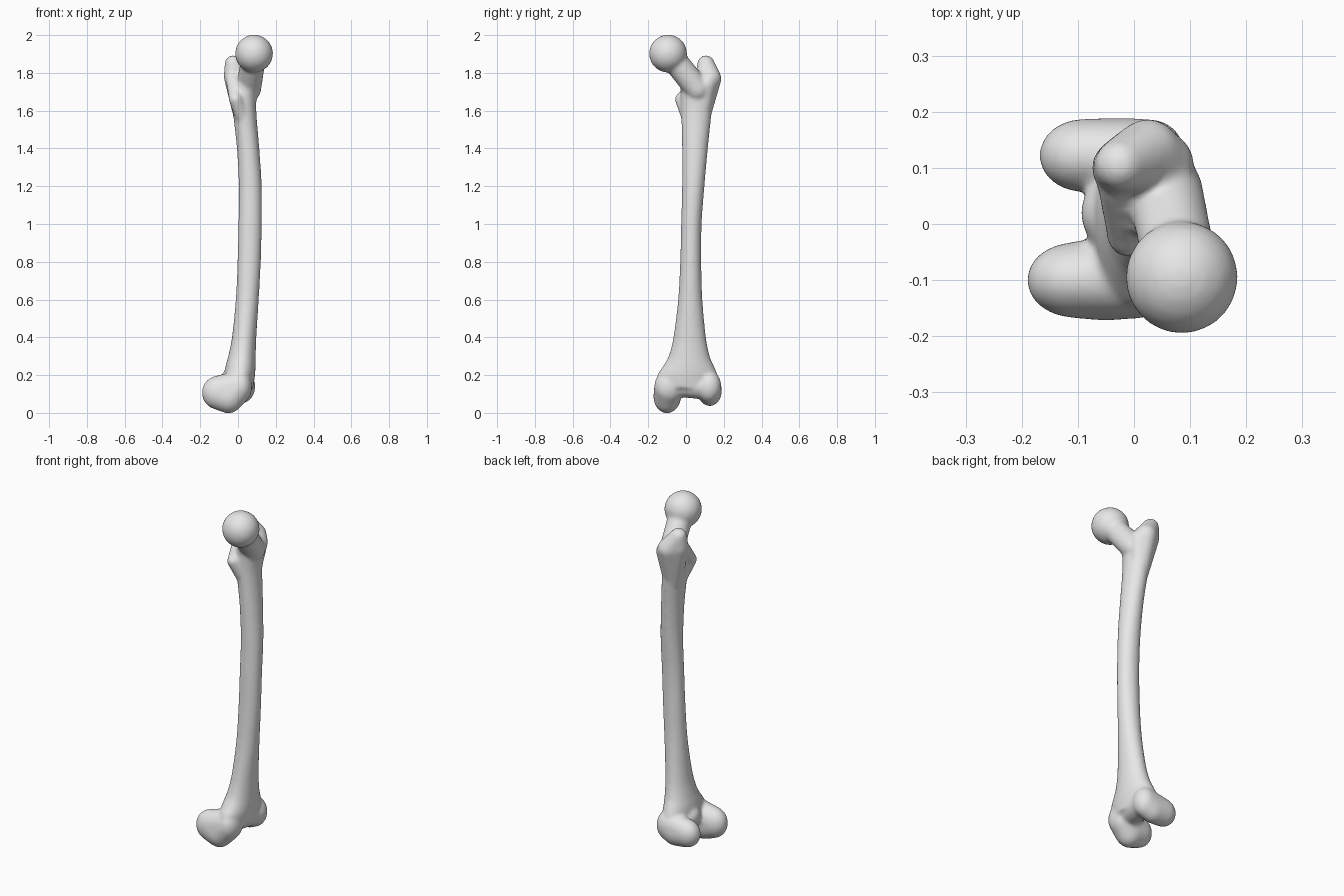
import bpy, bmesh, math
from mathutils import Vector

cube = bpy.data.objects.get("Cube")
if cube:
    bpy.data.objects.remove(cube, do_unlink=True)

# Bone colour
bone = bpy.data.materials.new("pale_grey_bone")
bone.use_nodes = True
colour = (0.8, 0.8, 0.8, 1)
bone.diffuse_color = colour
bone.node_tree.nodes["Principled BSDF"].inputs["Base Color"].default_value = colour

# Unit ball used as the building block of every rounded mass
ball = bmesh.new()
bmesh.ops.create_icosphere(ball, subdivisions=3, radius=1)
directions = [v.co.copy() for v in ball.verts]
ball.free()

bm = bmesh.new()


def mass(*balls):
    """Convex skin around balls given as (centre, radius or radii)."""
    verts = []
    for centre, radius in balls:
        r = Vector(radius) if isinstance(radius, tuple) else Vector((radius,) * 3)
        verts += [bm.verts.new(Vector(centre) + d * r) for d in directions]
    hull = bmesh.ops.convex_hull(bm, input=verts)
    loose = {v for v in verts if not v.link_faces}
    loose |= {g for g in hull["geom_interior"] if isinstance(g, bmesh.types.BMVert)}
    bmesh.ops.delete(bm, geom=list(loose), context="VERTS")


def spline(a, b, c, d, t):
    return 0.5 * (2 * b + (c - a) * t + (2 * a - 5 * b + 4 * c - d) * t * t
                  + (3 * b - a - 3 * c + d) * t ** 3)


def loft(sections, sides=32, steps=5):
    """Smooth tube through sections of (z, x min, x max, y min, y max)."""
    s = [Vector(row) for row in sections]
    s = [s[0]] + s + [s[-1]]
    rows = [spline(*s[i:i + 4], k / steps)
            for i in range(len(s) - 3) for k in range(steps)] + [s[-1]]
    rings = []
    for z, x0, x1, y0, y1 in rows:
        ring = []
        for k in range(sides):
            a = math.tau * k / sides
            ring.append(bm.verts.new(((x0 + x1) / 2 + (x1 - x0) / 2 * math.cos(a),
                                      (y0 + y1) / 2 + (y1 - y0) / 2 * math.sin(a), z)))
        rings.append(ring)
    for low, high in zip(rings, rings[1:]):
        for k in range(sides):
            n = (k + 1) % sides
            bm.faces.new((low[k], low[n], high[n], high[k]))
    bm.faces.new(rings[0][::-1])
    bm.faces.new(rings[-1])


# Bowed shaft flaring into the lower end
loft([
    (0.13, -0.05, 0.08, -0.14, 0.15),
    (0.20, -0.07, 0.09, -0.15, 0.165),
    (0.25, -0.065, 0.093, -0.12, 0.147),
    (0.30, -0.052, 0.094, -0.092, 0.126),
    (0.40, -0.032, 0.097, -0.067, 0.106),
    (0.60, -0.012, 0.11, -0.042, 0.087),
    (0.80, -0.003, 0.121, -0.031, 0.081),
    (1.00, 0.002, 0.126, -0.026, 0.083),
    (1.20, 0.004, 0.126, -0.021, 0.098),
    (1.40, -0.006, 0.113, -0.021, 0.116),
    (1.60, -0.027, 0.097, -0.026, 0.137),
    (1.74, -0.03, 0.10, -0.03, 0.15),
])

# Ball head and neck
mass(((0.085, -0.095, 1.902), 0.101))
mass(((0.08, -0.06, 1.865), 0.066), ((0.055, 0.06, 1.715), 0.068))

# Greater trochanter
mass(((-0.025, 0.105, 1.848), 0.046), ((-0.026, 0.10, 1.78), 0.05),
     ((0.025, 0.13, 1.77), 0.058), ((0.055, 0.11, 1.74), 0.052),
     ((0.03, 0.075, 1.56), 0.052))

# Crest and lesser trochanter
mass(((-0.03, 0.07, 1.77), 0.036), ((-0.012, -0.022, 1.66), 0.036))
mass(((-0.012, -0.022, 1.66), 0.037), ((0.03, 0.02, 1.55), 0.04))

# Inner condyle
mass(((-0.105, -0.1, 0.107), (0.087, 0.068, 0.09)),
     ((-0.05, -0.1, 0.085), (0.08, 0.073, 0.088)),
     ((0.015, -0.09, 0.14), (0.06, 0.078, 0.088)))

# Outer condyle
mass(((-0.09, 0.122, 0.122), (0.08, 0.066, 0.08)),
     ((-0.02, 0.126, 0.115), (0.08, 0.064, 0.08)),
     ((0.03, 0.122, 0.14), (0.062, 0.065, 0.085)))

# Saddle between the condyles
mass(((0.0, -0.05, 0.15), 0.065), ((0.015, 0.1, 0.14), 0.07),
     ((-0.03, 0.02, 0.17), 0.066))

bmesh.ops.recalc_face_normals(bm, faces=bm.faces)
mesh = bpy.data.meshes.new("thigh_bone")
bm.to_mesh(mesh)
bm.free()
mesh.materials.append(bone)
thigh_bone = bpy.data.objects.new("thigh_bone", mesh)
bpy.context.collection.objects.link(thigh_bone)

# Fuse the masses into one skin and soften the joins
fuse = thigh_bone.modifiers.new("fuse", "REMESH")
fuse.mode = "VOXEL"
fuse.voxel_size = 0.008
fuse.use_smooth_shade = True
soften = thigh_bone.modifiers.new("soften", "SMOOTH")
soften.factor = 0.5
soften.iterations = 14
mesh.shade_smooth()
